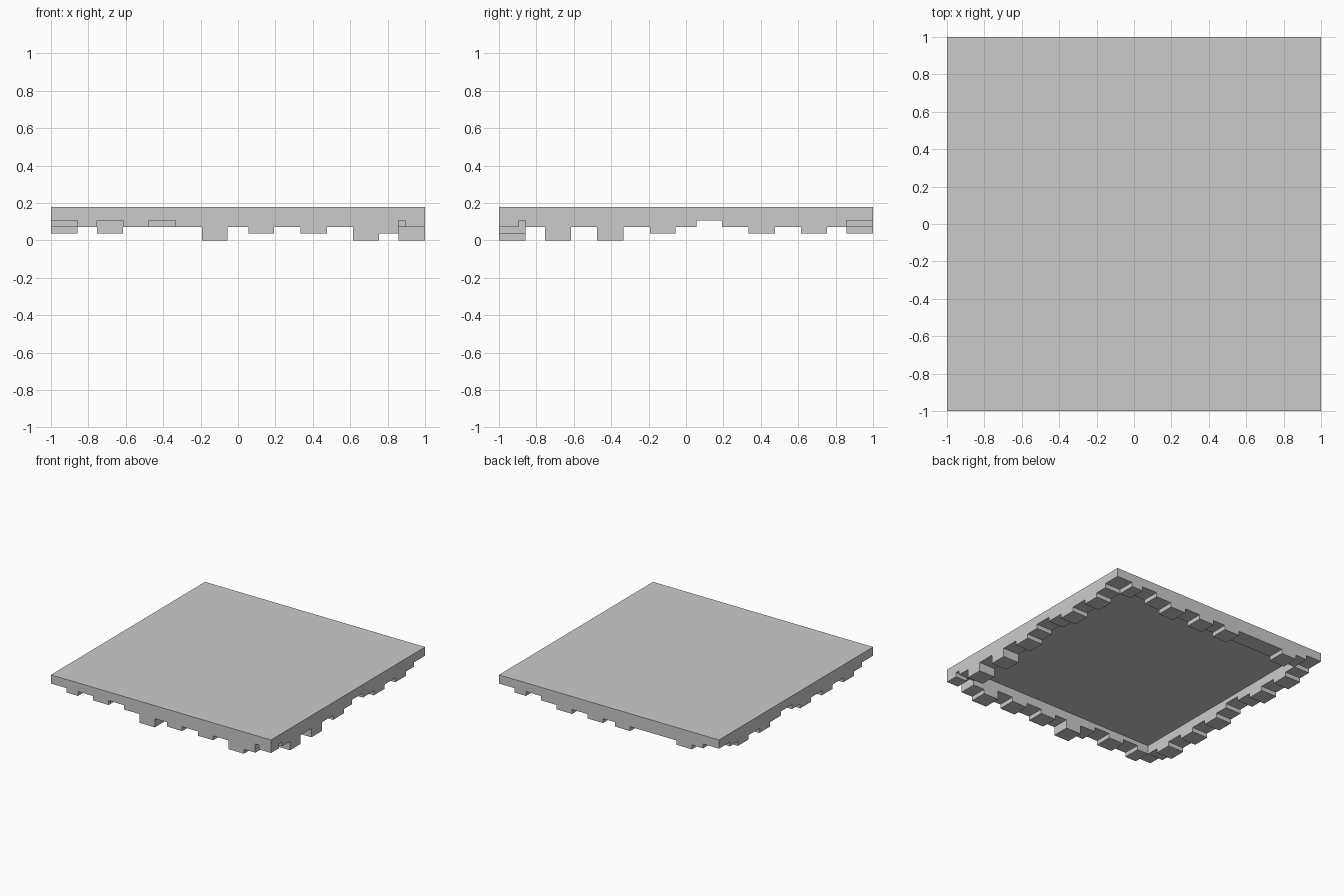
import bpy
import bmesh

if "Cube" in bpy.data.objects:
    bpy.data.objects.remove(bpy.data.objects["Cube"])

U = 1 / 28            # one height step
W = 0.143             # width of the rim
TOP, CEIL, LIP = 5 * U, 4 * U, 3 * U
HALF = [0.055, 0.193, 0.335, 0.475, 0.616, 0.754, 1 - W]
CUTS = [-c for c in reversed(HALF)] + HALF


def finish(name, bm):
    bmesh.ops.recalc_face_normals(bm, faces=bm.faces)
    mesh = bpy.data.meshes.new(name)
    bm.to_mesh(mesh)
    bm.free()
    bpy.context.collection.objects.link(bpy.data.objects.new(name, mesh))


def prism(name, outline, offset):
    """Extrude a closed outline of 3D points by an offset."""
    bm = bmesh.new()
    face = bm.faces.new([bm.verts.new(p) for p in outline])
    new = bmesh.ops.extrude_face_region(bm, geom=[face])["geom"]
    verts = [g for g in new if isinstance(g, bmesh.types.BMVert)]
    bmesh.ops.translate(bm, verts=verts, vec=offset)
    finish(name, bm)


def box(name, x0, x1, y0, y1, z0, z1):
    prism(name, [(x0, y0, z0), (x1, y0, z0), (x1, y1, z0), (x0, y1, z0)],
          (0, 0, z1 - z0))


def fringe(name, levels, axis, side):
    """Rim strip with a stepped lower edge along one side of the panel."""
    steps = []
    for a, b, level in zip(CUTS, CUTS[1:], levels):
        for s in (a, b):
            if not steps or steps[-1] != (s, level * U):
                steps.append((s, level * U))
    profile = steps + [(CUTS[-1], CEIL), (CUTS[0], CEIL)]
    if axis == "x":
        prism(name, [(s, side, z) for s, z in profile], (0, -side * W, 0))
    else:
        prism(name, [(side, s, z) for s, z in profile], (-side * W, 0, 0))


# Flat top panel
box("top_panel", -1, 1, -1, 1, CEIL, TOP)

# Stepped fringes: lower edge heights in steps, from negative to positive
fringe("front_fringe", [2, 3, 2, 3, 2, 0, 2, 1, 2, 1, 2, 0, 1], "x", -1)
fringe("back_fringe", [2, 1, 2, 2, 2, 1, 2, 1, 2, 1, 2, 3, 2], "x", 1)
fringe("right_fringe", [2, 0, 2, 0, 2, 1, 2, 3, 2, 1, 2, 1, 2], "y", 1)
fringe("left_fringe", [2, 1, 2, 1, 2, 1, 2, 3, 2, 1, 2, 1, 2], "y", -1)

# Corner pieces of the rim
for fb, y in (("front", -1), ("back", 1)):
    for lr, x in (("left", -1), ("right", 1)):
        xs = sorted((x, x * (1 - W)))
        ys = sorted((y, y * (1 - W)))
        box(f"{fb}_{lr}_corner", *xs, *ys, LIP, CEIL)

# Small block under the front right corner
box("corner_block", 0.893, 1, -1, -0.893, 2 * U, LIP)
